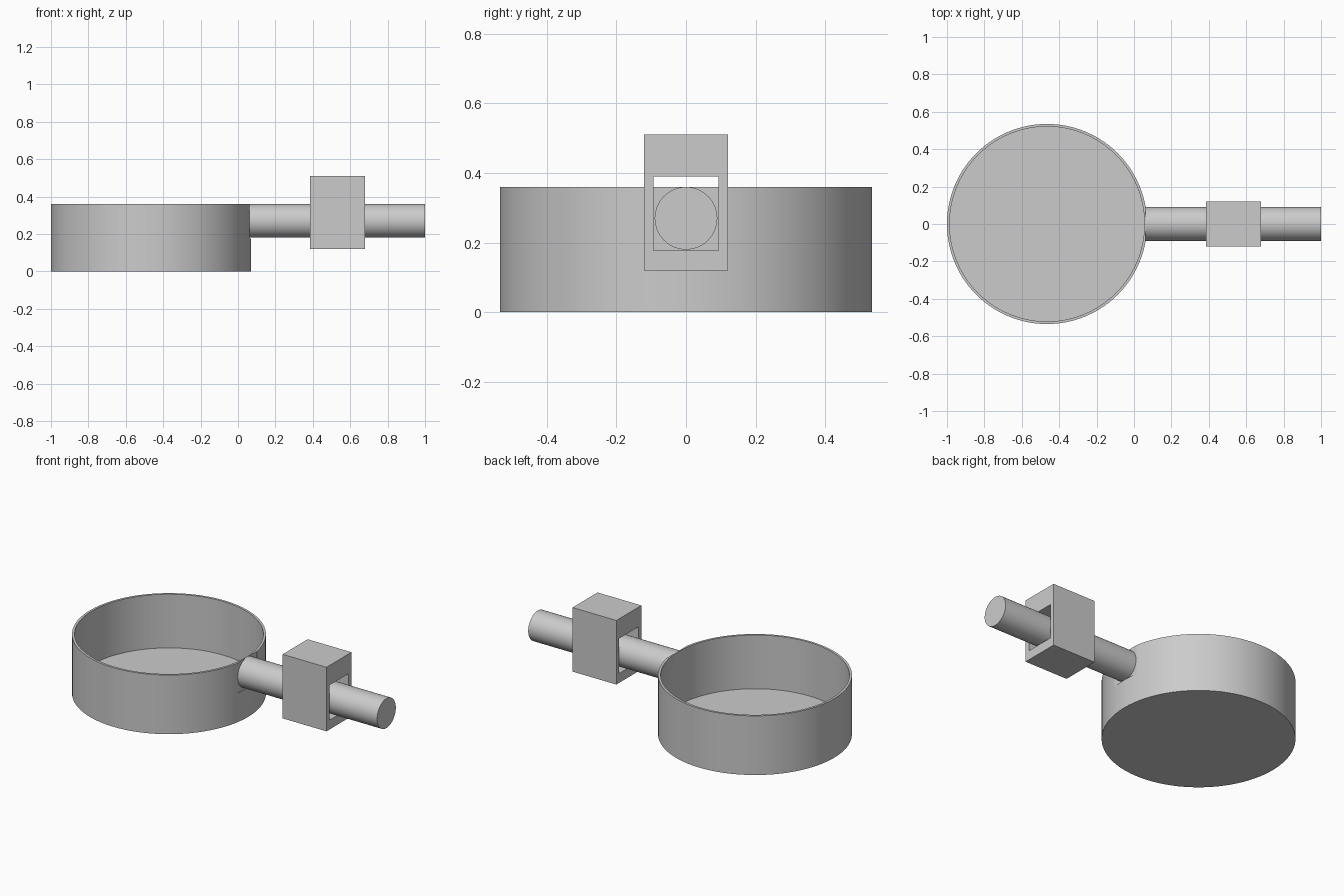
import bpy, bmesh
from math import radians
from mathutils import Matrix, Vector

cube = bpy.data.objects.get("Cube")
if cube:
    bpy.data.objects.remove(cube, do_unlink=True)

grey = bpy.data.materials.new("plain_grey")
grey.use_nodes = True
colour = (0.6, 0.6, 0.6, 1)
grey.diffuse_color = colour
grey.node_tree.nodes["Principled BSDF"].inputs["Base Color"].default_value = colour


def add_object(name, bm):
    mesh = bpy.data.meshes.new(name)
    bm.to_mesh(mesh)
    bm.free()
    mesh.materials.append(grey)
    obj = bpy.data.objects.new(name, mesh)
    bpy.context.collection.objects.link(obj)
    return obj


def cylinder(name, radius, depth, centre, sides, tilt=0):
    bm = bmesh.new()
    place = Matrix.Translation(centre) @ Matrix.Rotation(radians(tilt), 4, "Y")
    bmesh.ops.create_cone(bm, cap_ends=True, segments=sides, radius1=radius,
                          radius2=radius, depth=depth, matrix=place)
    return add_object(name, bm)


def box(name, low, high):
    low, high = Vector(low), Vector(high)
    bm = bmesh.new()
    place = Matrix.Translation((low + high) / 2) @ Matrix.Diagonal((*(high - low), 1))
    bmesh.ops.create_cube(bm, size=1, matrix=place)
    return add_object(name, bm)


def cut(target, cutter):
    """Subtract the cutter for good, then delete it."""
    mod = target.modifiers.new("cut", "BOOLEAN")
    mod.operation, mod.solver, mod.object = "DIFFERENCE", "EXACT", cutter
    cutter.hide_render = True
    bpy.ops.object.select_all(action="DESELECT")
    bpy.context.view_layer.objects.active = target
    target.select_set(True)
    bpy.ops.object.modifier_apply(modifier=mod.name)
    bpy.data.objects.remove(cutter, do_unlink=True)


def smooth(obj):
    bpy.ops.object.select_all(action="DESELECT")
    bpy.context.view_layer.objects.active = obj
    obj.select_set(True)
    bpy.ops.object.shade_smooth_by_angle(angle=radians(30))


# Pan: thin-walled open dish with a shallow flat seat for the handle
HEIGHT, FLOOR, PAN_X = 0.36, 0.033, -0.465
pan = cylinder("pan", 0.535, HEIGHT, (PAN_X, 0, HEIGHT / 2), 96)
cut(pan, cylinder("pan_hollow", 0.521, 1, (PAN_X, 0, FLOOR + 0.5), 96))
cut(pan, box("seat_cutter", (0.061, -0.093, 0.177), (0.2, 0.093, 0.5)))
smooth(pan)

# Handle: straight round bar
handle = cylinder("handle", 0.09, 0.94, (0.53, 0, 0.27), 64, tilt=90)
smooth(handle)

# Sleeve: square block with a rectangular opening around the handle
sleeve = box("sleeve", (0.385, -0.12, 0.12), (0.68, 0.12, 0.51))
cut(sleeve, box("sleeve_opening", (0.3, -0.093, 0.177), (0.8, 0.093, 0.39)))
